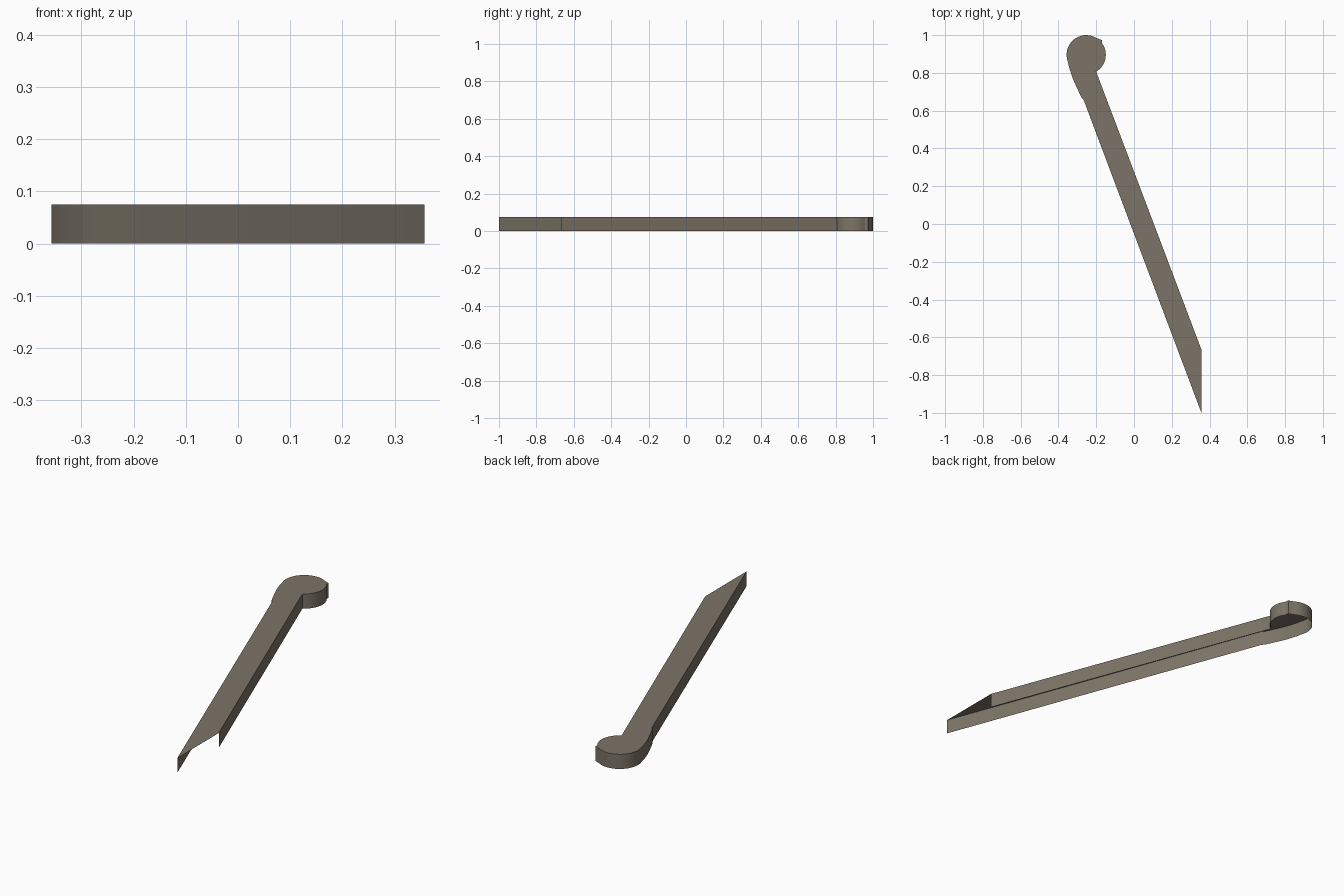
import bpy, bmesh, math

if "Cube" in bpy.data.objects:
    bpy.data.objects.remove(bpy.data.objects["Cube"])

H = 0.075                      # height of the shell
CX, CY, R = -0.253, 0.896, 0.104   # round head


def arc(a0, a1, n):
    return [(CX + R * math.cos(math.radians(a0 + (a1 - a0) * i / n)),
             CY + R * math.sin(math.radians(a0 + (a1 - a0) * i / n)))
            for i in range(n + 1)]


# Outline, counter-clockwise from the lower to the upper corner of the open end
outline = [(0.357, -1.0), (0.357, -0.665), (-0.2, 0.806)]
outline += arc(-54, 36, 10)                      # right side of the head
outline += [(-0.170, 0.974), (-0.182, 0.978)]    # small corner on the rim
outline += arc(60, 202, 16)                      # top and left of the head
outline += [(-0.344, 0.83), (-0.328, 0.78), (-0.308, 0.733),
            (-0.278, 0.669), (-0.266, 0.655)]    # swelling of the neck

# Hollow shell: flat top and side walls, open underneath and at the cut end
bm = bmesh.new()
top = [bm.verts.new((x, y, H)) for x, y in outline]
low = [bm.verts.new((x, y, 0)) for x, y in outline]
bm.faces.new(top)
n = len(outline)
for i in range(1, n):
    j = (i + 1) % n
    bm.faces.new((low[i], low[j], top[j], top[i]))

mesh = bpy.data.meshes.new("round_headed_bar")
bm.to_mesh(mesh)
bm.free()
bar = bpy.data.objects.new("round_headed_bar", mesh)
bpy.context.collection.objects.link(bar)

# Weathered brown-grey surface
mat = bpy.data.materials.new("brown_grey")
mat.diffuse_color = (0.2, 0.175, 0.135, 1)
mat.use_nodes = True
mat.node_tree.nodes["Principled BSDF"].inputs["Base Color"].default_value = mat.diffuse_color
mesh.materials.append(mat)

bpy.context.view_layer.objects.active = bar
bar.select_set(True)
bpy.ops.object.shade_smooth_by_angle(angle=math.radians(20))
